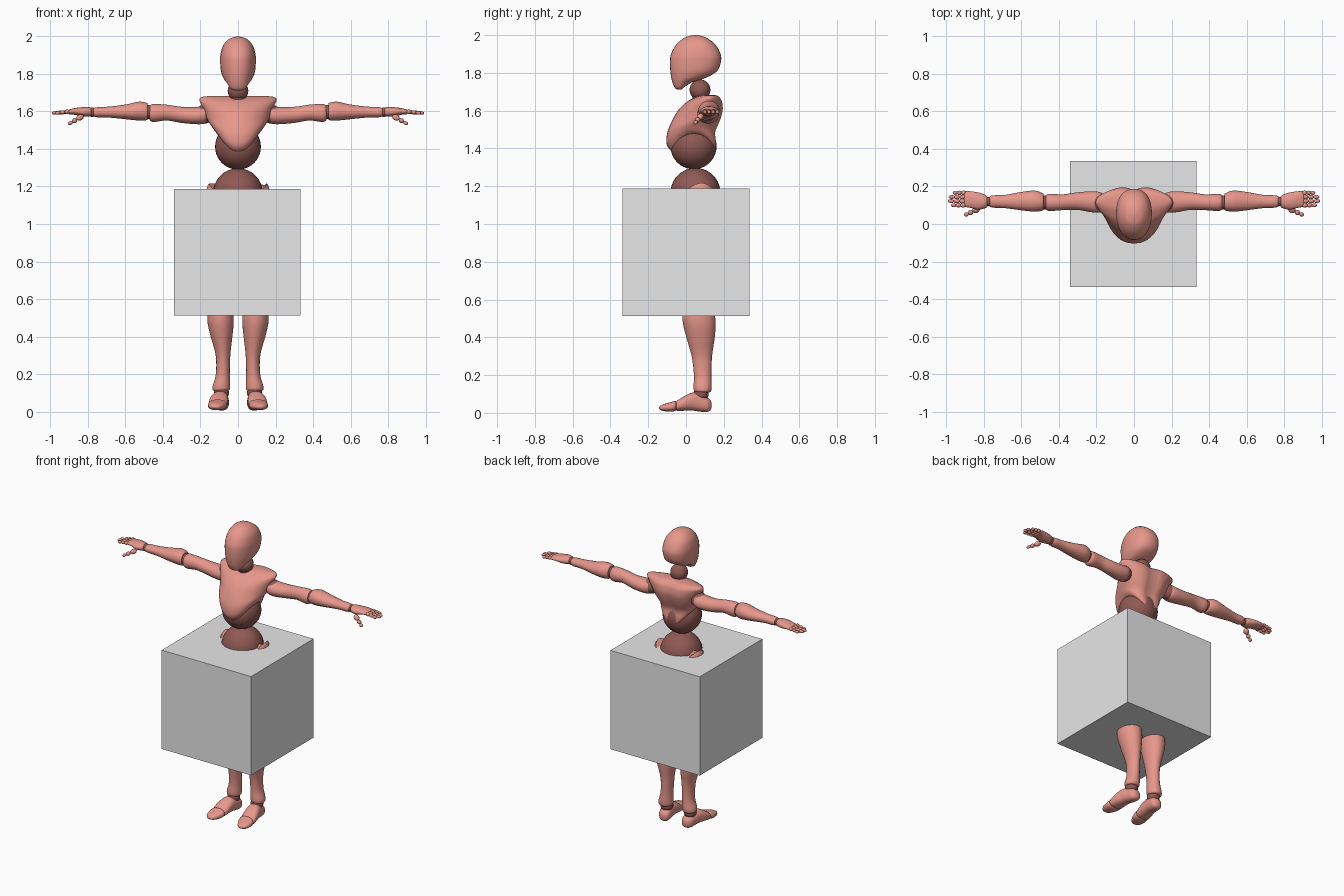
import bpy, bmesh, math
from mathutils import Vector

default = bpy.data.objects.get("Cube")
if default:
    bpy.data.objects.remove(default, do_unlink=True)


def material(name, rgb):
    mat = bpy.data.materials.new(name)
    mat.use_nodes = True
    mat.diffuse_color = (*rgb, 1)
    mat.node_tree.nodes["Principled BSDF"].inputs["Base Color"].default_value = (*rgb, 1)
    return mat


SKIN = material("salmon pink", (0.8, 0.31, 0.26))
JOINT = material("dark joint red", (0.28, 0.1, 0.088))
GREY = material("light grey", (0.8, 0.8, 0.8))
SEGMENTS = 32
STEPS = 4


def finish(name, bm, mat, smooth=True):
    bmesh.ops.recalc_face_normals(bm, faces=bm.faces)
    mesh = bpy.data.meshes.new(name)
    bm.to_mesh(mesh)
    bm.free()
    mesh.materials.append(mat)
    obj = bpy.data.objects.new(name, mesh)
    bpy.context.collection.objects.link(obj)
    if smooth:
        bpy.ops.object.select_all(action="DESELECT")
        obj.select_set(True)
        bpy.context.view_layer.objects.active = obj
        bpy.ops.object.shade_smooth_by_angle(angle=math.radians(50))
    return obj


def spline(a, b, c, d, t):
    """Smooth blend from ring b to ring c."""
    return [q + 0.5 * t * (r - p + t * (2*p - 5*q + 4*r - s + t * (3*(q - r) + s - p)))
            for p, q, r, s in zip(a, b, c, d)]


def loft(name, axis, rings, mat=SKIN, side=1, power=1.0, warp=None):
    """Skin oval rings (position, centre a, centre b, radius a, radius b) along an axis."""
    order = {"x": (1, 2, 0), "y": (0, 2, 1), "z": (0, 1, 2)}[axis]
    padded = [rings[0], *rings, rings[-1]]
    dense = [spline(*padded[i:i + 4], k / STEPS)
             for i in range(len(rings) - 1) for k in range(STEPS)] + [rings[-1]]
    bm = bmesh.new()
    loops = []
    for pos, ca, cb, ra, rb in dense:
        loop = []
        for k in range(SEGMENTS):
            angle = math.tau * k / SEGMENTS
            c, s = math.cos(angle), math.sin(angle)
            co = Vector((0, 0, 0))
            co[order[0]] = ca + max(ra, 0.001) * math.copysign(abs(c) ** power, c)
            co[order[1]] = cb + max(rb, 0.001) * math.copysign(abs(s) ** power, s)
            co[order[2]] = pos
            if warp:
                warp(co, c, s)
            co.x *= side
            loop.append(bm.verts.new(co))
        loops.append(loop)
    for lower, upper in zip(loops, loops[1:]):
        for k in range(SEGMENTS):
            n = (k + 1) % SEGMENTS
            bm.faces.new((lower[k], lower[n], upper[n], upper[k]))
    bm.faces.new(loops[0])
    bm.faces.new(loops[-1])
    return finish(name, bm, mat)


def ball(name, centre, radius, mat=JOINT, side=1):
    bm = bmesh.new()
    bmesh.ops.create_uvsphere(bm, u_segments=32, v_segments=20, radius=radius)
    bmesh.ops.translate(bm, verts=bm.verts, vec=(centre[0] * side, centre[1], centre[2]))
    return finish(name, bm, mat)


def capsule(name, start, end, radius, side=1):
    """Rounded finger bone between two points."""
    a, b = Vector(start), Vector(end)
    a.x *= side
    b.x *= side
    bm = bmesh.new()
    bmesh.ops.create_uvsphere(bm, u_segments=12, v_segments=8, radius=radius)
    turn = (b - a).to_track_quat("Z", "Y")
    half = (b - a).length / 2
    for v in bm.verts:
        v.co.z *= half / radius
        v.co.x *= 1.1
        v.co = turn @ v.co + (a + b) / 2
    return finish(name, bm, SKIN)


# Head: rounded skull with a narrow chin
def face_taper(co, c, s):
    if s < 0:
        co.x *= 1 + 0.12 * s


loft("head", "z", [
    (1.712, 0, -.035, .02, .012), (1.722, 0, -.036, .04, .024), (1.75, 0, -.02, .058, .052),
    (1.775, 0, .015, .076, .093), (1.81, 0, .041, .09, .124), (1.86, 0, .05, .095, .135),
    (1.9, 0, .052, .094, .131), (1.95, 0, .052, .08, .104), (1.985, 0, .05, .05, .06),
    (1.997, 0, .05, .02, .025), (2.0, 0, .05, 0, 0)], power=0.85, warp=face_taper)
ball("neck_ball", (0, .074, 1.71), .055)
loft("neck_base", "z", [(1.62, 0, .09, .07, .06), (1.67, 0, .085, .05, .05), (1.68, 0, .083, .04, .04)], JOINT)


# Chest: broad shoulders, arched lower edge, shallow spine groove
def chest_shape(co, c, s):
    low = min(1, max(0, (1.56 - co.z) / .18))
    co.z += .095 * low * c * c
    if s < 0:
        co.x *= 1 + 0.22 * s * (1 - low)
    else:
        co.y -= .022 * math.exp(-(co.x / .04) ** 2) * s


loft("chest", "z", [
    (1.372, 0, .045, .07, .1), (1.385, 0, .045, .1, .122), (1.42, 0, .035, .122, .137),
    (1.48, 0, .033, .142, .133), (1.54, 0, .055, .16, .132), (1.6, 0, .08, .178, .123),
    (1.645, 0, .1, .2, .098), (1.665, 0, .112, .206, .075), (1.678, 0, .12, .19, .052),
    (1.683, 0, .122, .14, .03)], power=0.9, warp=chest_shape)
ball("belly_ball", (0, .04, 1.412), .122)
ball("pelvis_ball", (0, .05, 1.165), .132)


# Hips: shell rising at the sides around the pelvis ball
def hip_shape(co, c, s):
    high = max(0, (co.z - 1.0) / .12)
    co.z += .1 * high * c * c * (1 + 0.2 * s)


loft("hips", "z", [
    (.96, 0, .06, .06, .08), (1.0, 0, .06, .14, .12), (1.06, 0, .065, .168, .132),
    (1.1, 0, .07, .168, .13), (1.118, 0, .07, .155, .122)], warp=hip_shape)

for label, side in (("left", 1), ("right", -1)):
    # Arm
    ball(label + "_shoulder_ball", (.18, .115, 1.585), .05, JOINT, side)
    loft(label + "_upper_arm", "x", [
        (.165, .115, 1.583, .03, .03), (.175, .115, 1.583, .052, .047), (.22, .118, 1.578, .056, .046),
        (.3, .122, 1.582, .047, .043), (.38, .116, 1.594, .042, .042), (.445, .115, 1.592, .046, .048),
        (.468, .115, 1.592, .04, .042), (.472, .115, 1.592, .03, .03)], side=side)
    ball(label + "_elbow_ball", (.478, .115, 1.597), .037, JOINT, side)
    loft(label + "_forearm", "x", [
        (.482, .118, 1.6, .035, .035), (.487, .118, 1.6, .046, .046), (.53, .122, 1.602, .056, .05),
        (.6, .122, 1.598, .049, .039), (.69, .12, 1.597, .035, .029), (.75, .12, 1.596, .033, .027),
        (.77, .12, 1.596, .027, .022)], side=side)
    ball(label + "_wrist_ball", (.778, .12, 1.596), .025, JOINT, side)
    loft(label + "_palm", "x", [
        (.782, .12, 1.597, .024, .018), (.79, .12, 1.598, .034, .025), (.83, .122, 1.598, .046, .025),
        (.87, .13, 1.6, .044, .018), (.9, .133, 1.598, .042, .013), (.906, .133, 1.598, .036, .008)], side=side)
    # Fingers: three bones each, middle ones longest
    for finger, reach in enumerate((.975, .992, .988, .966)):
        y = .1 + .022 * finger
        step = (reach - .9) / 3
        for bone in range(3):
            x = .897 + step * bone
            capsule(f"{label}_finger_{finger + 1}_bone_{bone + 1}", (x, y, 1.6 - .003 * bone),
                    (x + step + .004, y, 1.597 - .003 * bone), .0115 - .001 * bone, side)
    thumb = [Vector((.825, .085, 1.578)), Vector((.86, .066, 1.558)),
             Vector((.883, .056, 1.544)), Vector((.905, .046, 1.532))]
    for bone in range(3):
        capsule(f"{label}_thumb_bone_{bone + 1}", thumb[bone], thumb[bone + 1],
                .016 - .003 * bone, side)

    # Leg
    ball(label + "_hip_ball", (.095, .06, 1.0), .075, JOINT, side)
    loft(label + "_thigh", "z", [
        (.6, .093, .06, .05, .055), (.62, .093, .06, .062, .068), (.72, .094, .06, .066, .075),
        (.88, .096, .06, .08, .092), (1.0, .096, .06, .075, .085), (1.03, .096, .06, .045, .05)], side=side)
    ball(label + "_knee_ball", (.093, .06, .595), .055, JOINT, side)
    loft(label + "_shin", "z", [
        (.108, .088, .088, .025, .03), (.114, .09, .088, .044, .044), (.14, .088, .088, .046, .048),
        (.2, .081, .088, .037, .046), (.3, .08, .084, .039, .054), (.4, .088, .077, .058, .075),
        (.48, .093, .07, .07, .087), (.55, .094, .065, .066, .08), (.575, .094, .062, .05, .06)], side=side)
    ball(label + "_ankle_ball", (.088, .08, .1), .04, JOINT, side)
    loft(label + "_foot", "y", [
        (-.052, .107, .038, .04, .022), (-.045, .107, .038, .05, .028), (0, .102, .053, .05, .041),
        (.04, .096, .06, .045, .048), (.08, .09, .052, .041, .046), (.115, .086, .043, .036, .037),
        (.132, .085, .04, .02, .022), (.136, .085, .04, 0, 0)], side=side, power=0.85)
    loft(label + "_toes", "y", [
        (-.142, .117, .026, 0, 0), (-.137, .117, .026, .02, .01), (-.115, .116, .028, .038, .019),
        (-.08, .111, .032, .049, .025), (-.058, .108, .037, .048, .027), (-.05, .107, .037, .036, .02)],
        side=side, power=0.85)

# Box around the hips and thighs
bm = bmesh.new()
bmesh.ops.create_cube(bm, size=.674)
bmesh.ops.translate(bm, verts=bm.verts, vec=(-.003, 0, .85))
finish("box", bm, GREY, smooth=False)
